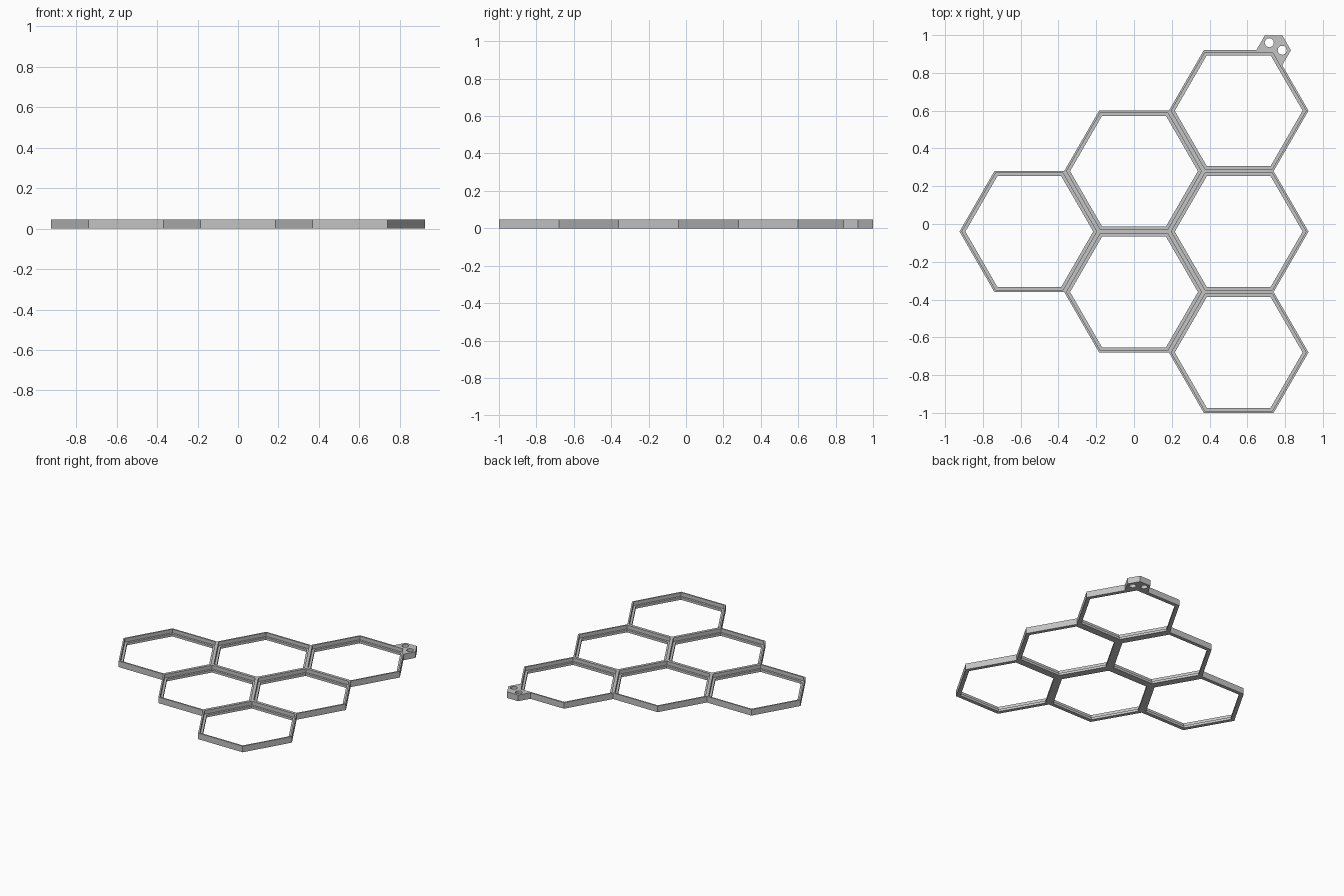
import bpy, bmesh, math
from mathutils import Vector

cube = bpy.data.objects.get("Cube")
if cube:
    bpy.data.objects.remove(cube, do_unlink=True)

APOTHEM = 0.32                      # half the cell pitch
RADIUS = APOTHEM / math.cos(math.pi / 6)
HEIGHT = 0.046
LEDGE = 0.018                       # height of the inner ledge

grey = bpy.data.materials.new("plain grey")
grey.use_nodes = True
colour = (0.55, 0.55, 0.55, 1)
grey.diffuse_color = colour
grey.node_tree.nodes["Principled BSDF"].inputs["Base Color"].default_value = colour


def finish(name, bm, location):
    bmesh.ops.recalc_face_normals(bm, faces=bm.faces[:])
    mesh = bpy.data.meshes.new(name)
    bm.to_mesh(mesh)
    bm.free()
    mesh.materials.append(grey)
    obj = bpy.data.objects.new(name, mesh)
    obj.location = location
    bpy.context.collection.objects.link(obj)
    return obj


def circle(radius, sides, centre=(0, 0), start=0):
    return [Vector((centre[0] + radius * math.cos(start + math.tau * i / sides),
                    centre[1] + radius * math.sin(start + math.tau * i / sides), 0))
            for i in range(sides)]


def hex_frame(name, location):
    """Sweep a stepped wall section around a six-sided ring."""
    section = [(APOTHEM, 0), (APOTHEM, HEIGHT), (APOTHEM - 0.011, HEIGHT),
               (APOTHEM - 0.011, LEDGE), (APOTHEM - 0.027, LEDGE), (APOTHEM - 0.027, 0)]
    bm = bmesh.new()
    loops = [[bm.verts.new(p + Vector((0, 0, z)))
              for p in circle(a / math.cos(math.pi / 6), 6)] for a, z in section]
    for k, lower in enumerate(loops):
        upper = loops[(k + 1) % len(loops)]
        for i in range(6):
            j = (i + 1) % 6
            bm.faces.new((lower[i], lower[j], upper[j], upper[i]))
    return finish(name, bm, location)


# Triangle of cells: one on the left, then two, then three
for column in range(3):
    for row in range(column + 1):
        x = (column - 1) * 1.5 * RADIUS
        y = -0.04 + (2 * row - column) * APOTHEM
        hex_frame(f"hex_frame_{column + 1}_{row + 1}", (x, y, 0))

# Hanging tab wrapped around the outer corner of the last cell
TAB = 0.0915
bm = bmesh.new()
outline = [Vector((0, 0, 0))] + circle(TAB, 6, start=-math.pi / 3)[:5]
holes = [circle(0.024, 12, (TAB / 2 * math.cos(a), TAB / 2 * math.sin(a)))
         for a in (0, math.tau / 3)]
for points in [outline] + holes:
    verts = [bm.verts.new(p) for p in points]
    for i, v in enumerate(verts):
        bm.edges.new((v, verts[(i + 1) % len(verts)]))
bmesh.ops.triangle_fill(bm, edges=bm.edges[:], use_beauty=True, normal=(0, 0, 1))
raised = bmesh.ops.extrude_face_region(bm, geom=bm.faces[:])["geom"]
bmesh.ops.translate(bm, vec=(0, 0, HEIGHT),
                    verts=[g for g in raised if isinstance(g, bmesh.types.BMVert)])
finish("hanging_tab", bm, (1.5 * RADIUS + RADIUS / 2, 0.92, 0))
